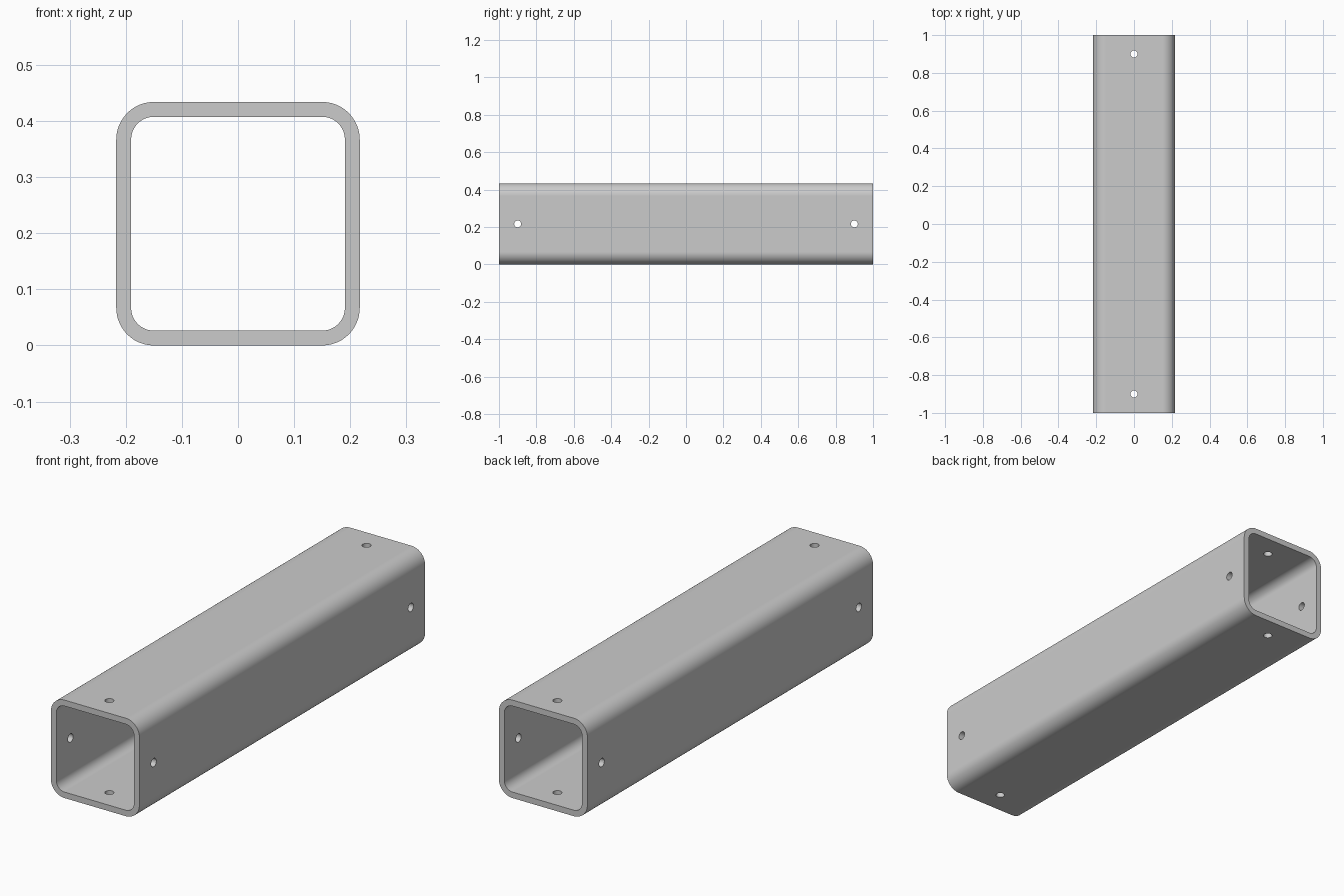
import bpy, bmesh
from math import pi, sin, cos
from mathutils import Matrix

if "Cube" in bpy.data.objects:
    bpy.data.objects.remove(bpy.data.objects["Cube"])

HALF, WALL, RADIUS, LENGTH = 0.217, 0.0265, 0.067, 2.0
HOLE_R, HOLE_Y, STEPS = 0.0185, 0.9, 12


def rounded_square(half, radius):
    """Points (x, z) of a rounded square resting around z = HALF."""
    pts = []
    for k in range(4):
        mid = k * pi / 2 + pi / 4
        sx = 1 if cos(mid) > 0 else -1
        sz = 1 if sin(mid) > 0 else -1
        for i in range(STEPS + 1):
            a = k * pi / 2 + i * pi / 2 / STEPS
            pts.append((sx * (half - radius) + radius * cos(a),
                        HALF + sz * (half - radius) + radius * sin(a)))
    return pts


def new_object(name, bm):
    mesh = bpy.data.meshes.new(name)
    bm.to_mesh(mesh)
    bm.free()
    ob = bpy.data.objects.new(name, mesh)
    bpy.context.collection.objects.link(ob)
    return ob


# Hollow square tube: outer and inner skins joined by end rims
bm = bmesh.new()
profiles = [rounded_square(HALF, RADIUS), rounded_square(HALF - WALL, RADIUS - WALL)]
loops = [[bm.verts.new((x, y, z)) for x, z in p]
         for p, y in ((profiles[0], -LENGTH / 2), (profiles[0], LENGTH / 2),
                      (profiles[1], LENGTH / 2), (profiles[1], -LENGTH / 2))]
for k in range(4):
    a, b = loops[k], loops[(k + 1) % 4]
    for i in range(len(a)):
        j = (i + 1) % len(a)
        bm.faces.new((a[i], a[j], b[j], b[i]))
bmesh.ops.recalc_face_normals(bm, faces=bm.faces)
tube = new_object("square_tube", bm)
bpy.context.view_layer.objects.active = tube
tube.select_set(True)

# Bolt holes through both wall pairs at each end
for axis in "XY":
    for y in (-HOLE_Y, HOLE_Y):
        bm = bmesh.new()
        turn = Matrix.Rotation(pi / 2, 4, "Y") if axis == "X" else Matrix()
        bmesh.ops.create_cone(bm, cap_ends=True, segments=32, radius1=HOLE_R,
                              radius2=HOLE_R, depth=0.6,
                              matrix=Matrix.Translation((0, y, HALF)) @ turn)
        cutter = new_object("hole_cutter", bm)
        cutter.hide_render = True
        mod = tube.modifiers.new("bolt_hole", "BOOLEAN")
        mod.operation, mod.solver, mod.object = "DIFFERENCE", "EXACT", cutter
        bpy.ops.object.modifier_apply(modifier=mod.name)
        bpy.data.objects.remove(cutter)

# Smooth corners, crisp rims, flat walls
bpy.ops.object.shade_smooth_by_angle(angle=pi / 6)
weighted = tube.modifiers.new("flat_walls", "WEIGHTED_NORMAL")
weighted.keep_sharp = True
